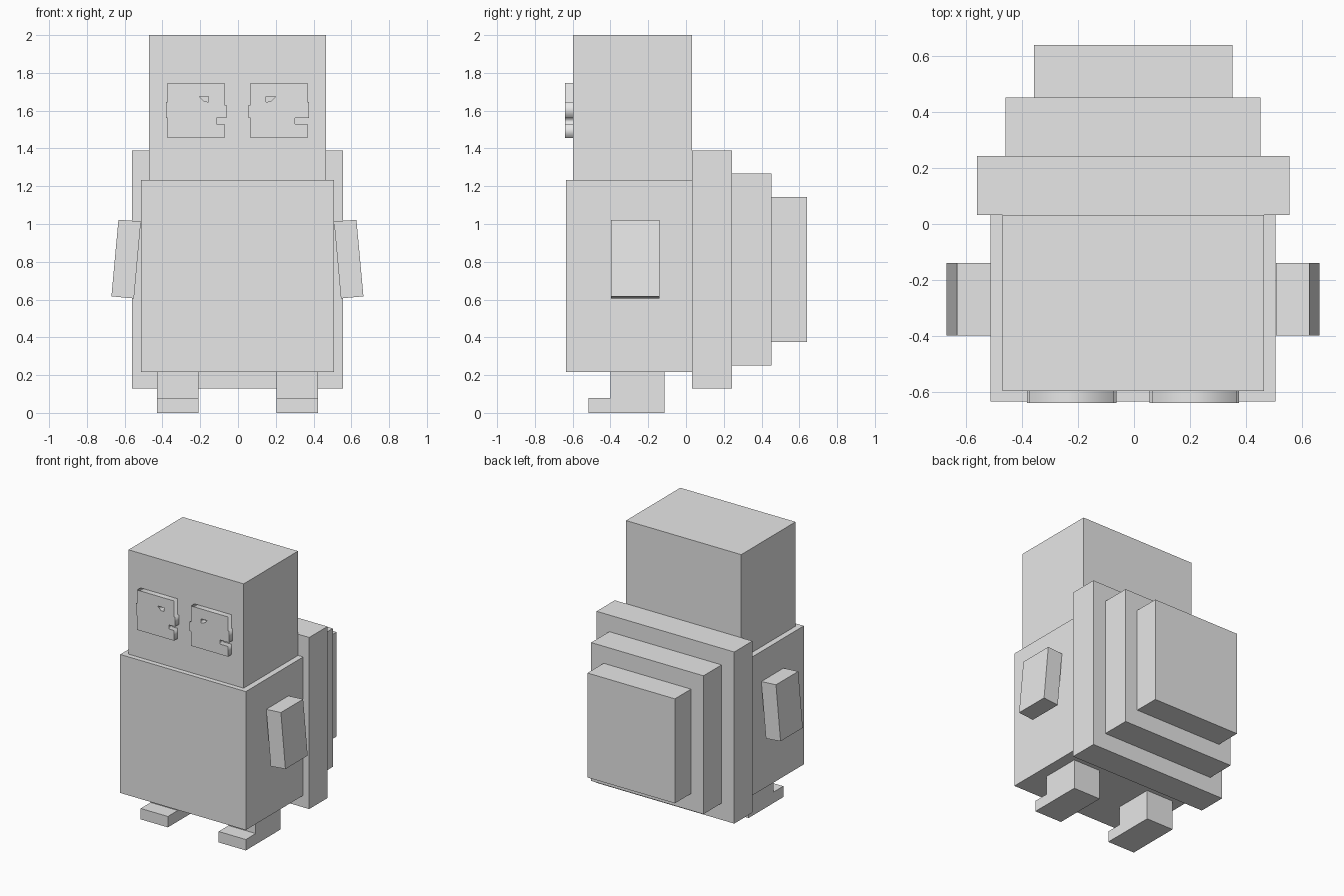
import bpy
import bmesh
from mathutils import Vector

if "Cube" in bpy.data.objects:
    bpy.data.objects.remove(bpy.data.objects["Cube"])

CX = -0.003  # centre line of the body

grey = bpy.data.materials.new("light_grey")
grey.use_nodes = True
grey.diffuse_color = (0.8, 0.8, 0.8, 1)
grey.node_tree.nodes["Principled BSDF"].inputs["Base Color"].default_value = (0.8, 0.8, 0.8, 1)


def add_object(name, mesh):
    mesh.materials.clear()
    mesh.materials.append(grey)
    ob = bpy.data.objects.new(name, mesh)
    bpy.context.collection.objects.link(ob)
    return ob


def prism(name, outline, sweep):
    """Closed solid: a flat outline pushed along a vector."""
    bm = bmesh.new()
    face = bm.faces.new([bm.verts.new(p) for p in outline])
    out = bmesh.ops.extrude_face_region(bm, geom=[face], use_keep_orig=True)
    moved = [g for g in out["geom"] if isinstance(g, bmesh.types.BMVert)]
    bmesh.ops.translate(bm, verts=moved, vec=Vector(sweep))
    bmesh.ops.recalc_face_normals(bm, faces=bm.faces)
    mesh = bpy.data.meshes.new(name)
    bm.to_mesh(mesh)
    bm.free()
    return add_object(name, mesh)


def block(name, half_width, y0, y1, z0, z1):
    x0, x1 = CX - half_width, CX + half_width
    outline = [(x0, y0, z0), (x1, y0, z0), (x1, y0, z1), (x0, y0, z1)]
    return prism(name, outline, (0, y1 - y0, 0))


# Head, body and the stepped shell on the back
block("head", 0.468, -0.598, 0.032, 1.234, 2.0)
block("body", 0.51, -0.634, 0.032, 0.217, 1.234)
block("shell_inner", 0.559, 0.032, 0.243, 0.13, 1.39)
block("shell_middle", 0.456, 0.243, 0.453, 0.252, 1.268)
block("shell_outer", 0.355, 0.453, 0.64, 0.376, 1.143)

# Legs with feet, and slanted arms
leg = [(-0.515, 0), (-0.113, 0), (-0.113, 0.217), (-0.4, 0.217), (-0.4, 0.08), (-0.515, 0.08)]
arm = [(0.511, 1.014), (0.63, 1.022), (0.667, 0.617), (0.548, 0.606)]
for side, s in (("left", 1), ("right", -1)):
    prism(side + "_leg", [(CX + s * 0.206, y, z) for y, z in leg], (s * 0.221, 0, 0))
    prism(side + "_arm", [(CX + s * x, -0.398, z) for x, z in arm], (0, 0.258, 0))


# Eye plates: notched outline with a small pierced glint
def eye(name, s, notch_depth):
    # offsets from the plate centre; "outer" points away from the nose
    hole = [(-0.038, 0.075), (0.012, 0.075), (0.012, 0.046), (-0.012, 0.049)]
    w, bump = 0.151, 0.16
    right_top, left_top = (0.03, 0.046) if s < 0 else (0.046, 0.03)
    outline = [(-w, -0.145), (w, -0.145), (w, -0.07), (w - notch_depth, -0.07),
               (w - notch_depth, -0.04), (bump, -0.04), (bump, right_top),
               (w, right_top), (w, 0.147), (-w, 0.147), (-w, left_top),
               (-bump, left_top), (-bump, -0.04), (-w, -0.04)]
    hole = [(-s * (x + 0.042 - 0.042) - s * 0.055 if s > 0 else x + 0.055, z) for x, z in hole]
    curve = bpy.data.curves.new(name, "CURVE")
    curve.dimensions = "2D"
    curve.fill_mode = "BOTH"
    curve.extrude = 0.021
    for loop in (outline, hole):
        spline = curve.splines.new("POLY")
        spline.points.add(len(loop) - 1)
        for point, (x, z) in zip(spline.points, loop):
            point.co = (x, z, 0, 1)
        spline.use_cyclic_u = True
    helper = bpy.data.objects.new(name + "_outline", curve)
    mesh = bpy.data.meshes.new_from_object(helper)
    bpy.data.objects.remove(helper)
    bm = bmesh.new()
    bm.from_mesh(mesh)
    bmesh.ops.remove_doubles(bm, verts=bm.verts, dist=0.0001)
    bmesh.ops.recalc_face_normals(bm, faces=bm.faces)
    bm.to_mesh(mesh)
    bm.free()
    ob = add_object(name, mesh)
    ob.rotation_euler = (1.5707963, 0, 0)
    ob.location = (CX + s * 0.219, -0.619, 1.6)


eye("left_eye", 1, 0.065)
eye("right_eye", -1, 0.042)
